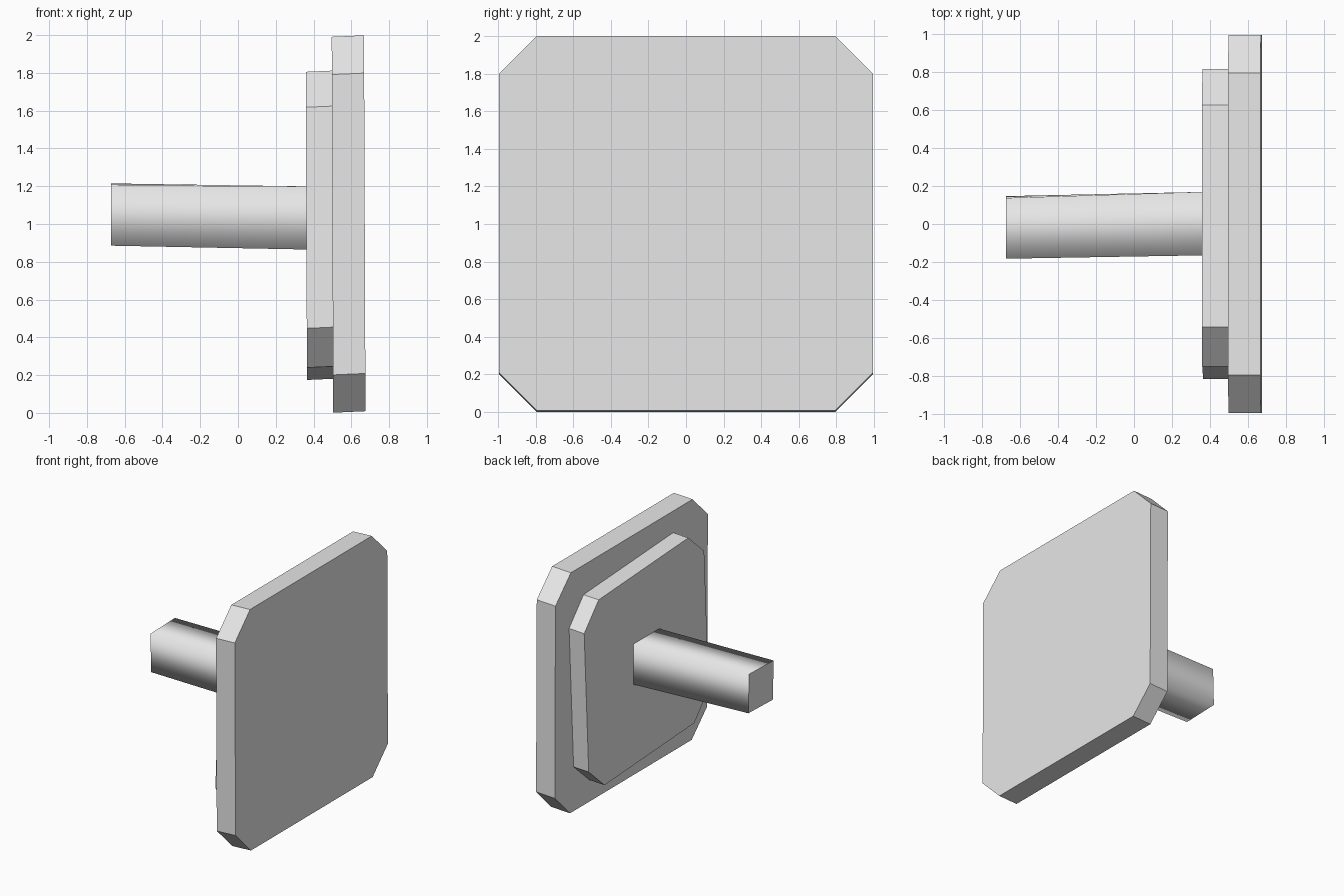
import bpy
import math
from mathutils import Matrix, Vector

old = bpy.data.objects.get("Cube")
if old:
    bpy.data.objects.remove(old, do_unlink=True)

grey = bpy.data.materials.new("light_grey")
grey.use_nodes = True
grey.diffuse_color = (0.8, 0.8, 0.8, 1)
grey.node_tree.nodes["Principled BSDF"].inputs["Base Color"].default_value = grey.diffuse_color


def prism(name, start, end):
    """Join two matching outlines with side faces and cap both ends."""
    n = len(start)
    faces = [tuple(reversed(range(n))), tuple(range(n, 2 * n))]
    faces += [(i, (i + 1) % n, n + (i + 1) % n, n + i) for i in range(n)]
    mesh = bpy.data.meshes.new(name)
    mesh.from_pydata(start + end, [], faces)
    mesh.materials.append(grey)
    obj = bpy.data.objects.new(name, mesh)
    bpy.context.collection.objects.link(obj)
    return obj


def four_fold(points):
    """Repeat (y, z) points by quarter turns into a closed outline."""
    out = []
    for k in range(4):
        turn = Matrix.Rotation(k * math.pi / 2, 2)
        out += [turn @ Vector(p) for p in points]
    return out


def plate(name, x0, x1, corner, turn=0.0):
    """Square plate with cut corners, leaning slightly."""
    spin = Matrix.Rotation(turn, 2)
    outline = [spin @ p for p in four_fold(corner)]

    def ring(x):
        return [(x - 0.004 * p.y, p.x, 1.0 + p.y + 0.045 * (x - 0.585))
                for p in outline]
    return prism(name, ring(x0), ring(x1))


# Plates
plate("large_plate", 0.5, 0.671, [(0.995, -0.795), (0.995, 0.795)])
plate("small_plate", 0.362, 0.5, [(0.784, -0.585), (0.784, 0.587)], -0.056)


# Rod: square bar with soft long edges and crisp ends
def rod_end(x, y, z, half, roll):
    spin = Matrix.Rotation(roll, 2)
    pts = [spin @ p for p in four_fold([(half, half)])]
    return [(x, y + p.x, z + p.y) for p in pts]


rod = prism("rod", rod_end(-0.673, -0.018, 1.05, 0.16, 0.03),
            rod_end(0.362, 0.002, 1.032, 0.167, 0.0))
for face in rod.data.polygons:
    face.use_smooth = len(face.vertices) == 4 and abs(face.normal.x) < 0.5
for edge in rod.data.edges:
    a, b = (rod.data.vertices[i].co.x for i in edge.vertices)
    edge.use_edge_sharp = abs(a - b) < 0.1
